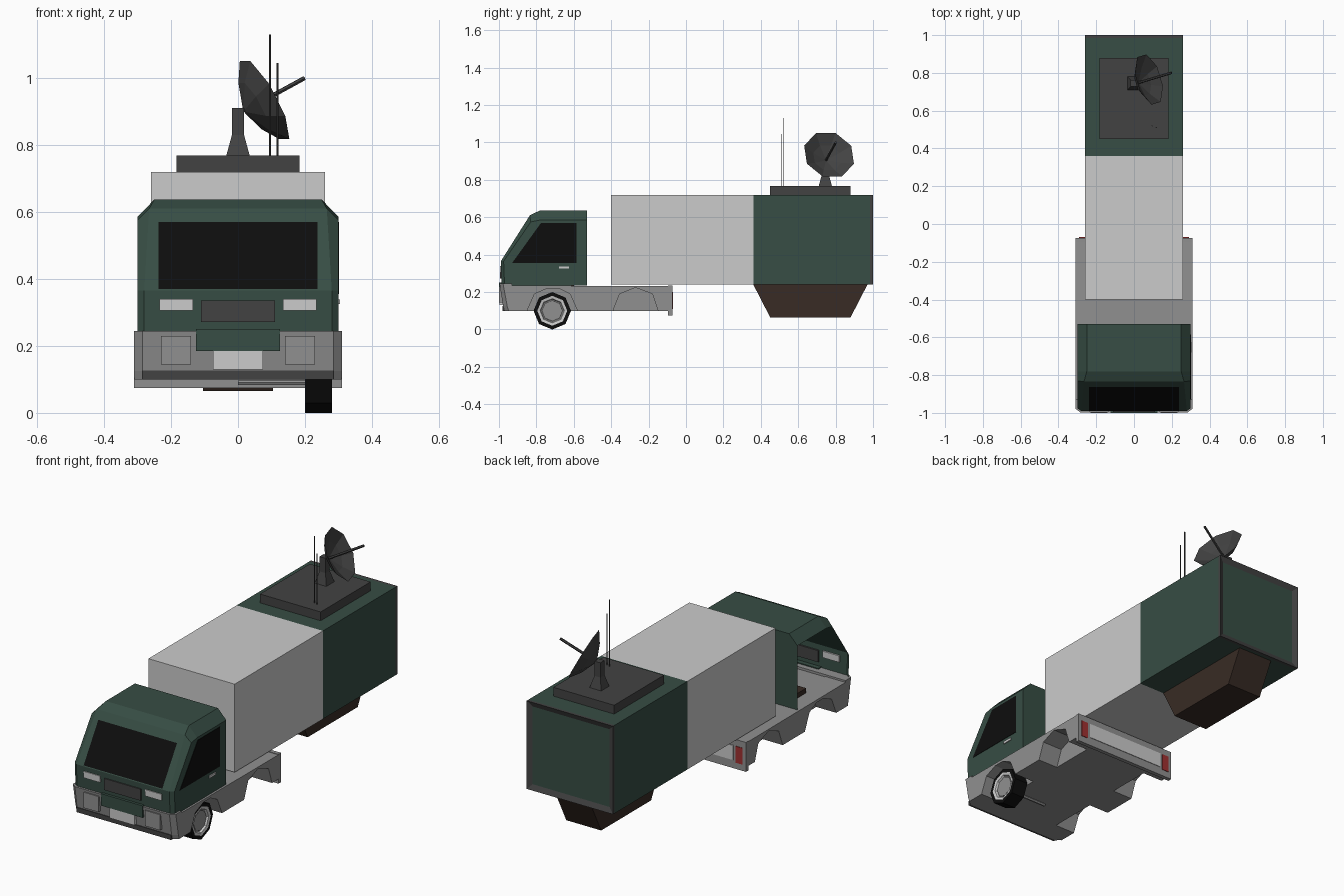
import bpy, bmesh
from math import pi, sin, cos
from mathutils import Vector

if "Cube" in bpy.data.objects:
    bpy.data.objects.remove(bpy.data.objects["Cube"])

MATS = {}
COLS = {"green": (.038, .075, .058), "black": (.004, .004, .004), "dark": (.055, .055, .055),
        "brown": (.04, .024, .018), "red": (.35, .03, .03), "steel": (.28, .28, .28)}


def mat(c):
    if c not in MATS:
        MATS[c] = bpy.data.materials.new(c)
        MATS[c].diffuse_color = (*COLS[c], 1)
    return MATS[c]


def mesh(name, verts, faces, col=None):
    me = bpy.data.meshes.new(name)
    me.from_pydata([tuple(v) for v in verts], [], faces)
    bm = bmesh.new()
    bm.from_mesh(me)
    bmesh.ops.recalc_face_normals(bm, faces=bm.faces)
    bm.to_mesh(me)
    bm.free()
    if col:
        me.materials.append(mat(col))
    ob = bpy.data.objects.new(name, me)
    bpy.context.collection.objects.link(ob)
    return ob


def loft(name, rings, col=None, caps=True):
    """Join equal-length closed rings of points."""
    n = len(rings[0])
    faces = [(r*n+i, r*n+(i+1) % n, (r+1)*n+(i+1) % n, (r+1)*n+i)
             for r in range(len(rings)-1) for i in range(n)]
    if caps:
        faces += [tuple(range(n)), tuple(range((len(rings)-1)*n, len(rings)*n))]
    return mesh(name, [p for r in rings for p in r], faces, col)


def side_prism(name, profile, x0, x1, col=None):
    """Extrude a (y, z) profile along x."""
    return loft(name, [[(x, y, z) for y, z in profile] for x in (x0, x1)], col)


def box(name, x0, x1, y0, y1, z0, z1, col=None):
    return side_prism(name, [(y0, z0), (y1, z0), (y1, z1), (y0, z1)], x0, x1, col)


def rod(name, a, b, r, col=None, n=6):
    a, b = Vector(a), Vector(b)
    q = (b-a).to_track_quat('Z', 'Y')
    ring = [q @ Vector((r*cos(2*pi*i/n), r*sin(2*pi*i/n), 0)) for i in range(n)]
    return loft(name, [[p+v for v in ring] for p in (a, b)], col)


def mirror(ob):
    ob.modifiers.new("mirror", 'MIRROR').use_axis = (True, False, False)
    return ob


# Cargo body
box("cargo_front", -.26, .26, -.40, .36, .24, .72)
box("cargo_rear", -.26, .26, .36, .985, .24, .72, "green")

# Rear frame with a recessed green door
frame = box("rear_frame", -.26, .26, .985, 1, .24, .72, "dark")
frame.data.materials.append(mat("green"))
bm = bmesh.new()
bm.from_mesh(frame.data)
back = max(bm.faces, key=lambda f: f.calc_center_median().y)
bmesh.ops.inset_region(bm, faces=[back], thickness=.04)
back.material_index = 1
bmesh.ops.translate(bm, verts=back.verts, vec=(0, -.012, 0))
bm.to_mesh(frame.data)
bm.free()

# Brown belly tank
side_prism("belly_tank", [(.36, .24), (.45, .065), (.88, .065), (.97, .24)], -.105, .105, "brown")

# Roof platform, pedestal and antennas
box("roof_platform", -.183, .183, .45, .88, .72, .768, "dark")


def square(h, z):
    return [(sx*h, .745+sy*h, z) for sx, sy in ((-1, -1), (1, -1), (1, 1), (-1, 1))]


loft("dish_pedestal", [square(.035, .768), square(.018, .83), square(.018, .91)], "dark")
rod("antenna_tall", (.096, .52, .765), (.096, .52, 1.13), .003, "dark")
rod("antenna_short", (.118, .512, .765), (.118, .512, 1.045), .003, "dark")

# Octagonal dish with feed rod
axis = Vector((.85, .255, .465)).normalized()
apex = Vector((.02, .747, .902))
q = axis.to_track_quat('Z', 'Y')


def dish_ring(r, d):
    return [apex + q @ Vector((r*cos(pi*(i+.5)/4), r*sin(pi*(i+.5)/4), d)) for i in range(8)]


loft("dish", [dish_ring(.012, 0), dish_ring(.085, .03), dish_ring(.142, .07),
              dish_ring(.08, .034), dish_ring(.01, .008)], "dark")
rod("dish_feed", apex, apex+axis*.21, .007, "dark")

# Cab shell: front and roof strip, chamfered corners, back wall, one side only
outer = [(-.97, .235), (-.975, .365), (-.83, .575), (-.78, .585), (-.53, .585)]
inner = [(-.985, .235), (-.99, .365), (-.835, .61), (-.78, .637), (-.53, .637)]
inx = [.28, .28, .265, .25, .25]
verts = []
for s, prof in ((-1, outer), (-1, inner), (1, inner), (1, outer)):
    for i, (y, z) in enumerate(prof):
        verts.append((s*(.30 if prof is outer else inx[i]), y, z))
verts += [(-.30, -.53, .235), (.30, -.53, .235)]
faces = [(c*5+i, c*5+i+1, c*5+i+6, c*5+i+5) for c in range(3) for i in range(4)]
faces += [(4, 9, 14, 19, 21, 20), (15, 16, 17, 18, 19, 21)]
mesh("cab_shell", verts, faces, "green")
box("cab_chin", -.125, .125, -1, -.96, .185, .25, "green")

# Windows, handle and seat


def slope(z):
    return -.993 + (z-.365)*.633


mesh("windshield", [(x, slope(z), z) for x, z in
                    ((-.237, .37), (.237, .37), (.237, .57), (-.237, .57))], [(0, 1, 2, 3)], "black")
side_prism("side_window", [(-.93, .355), (-.775, .57), (-.585, .57), (-.585, .355)], .296, .302, "black")
box("door_handle", .298, .305, -.68, -.625, .325, .338)
box("seat", -.22, -.06, -.72, -.6, .23, .26, "brown")

# Front details
box("grille", -.11, .11, -.995, -.98, .272, .335, "dark")
mirror(box("headlight", .135, .235, -.994, -.98, .305, .34))

# Front bumper, chamfered in plan and raked underneath


def plan(z, dy, front=-1):
    half = [(.31, -.93), (.31, -.978), (.285, front+dy)]
    half[1] = (.31, -.978+dy)
    return [(x, y, z) for x, y in half] + [(-x, y, z) for x, y in reversed(half)]


loft("front_bumper", [plan(.10, .03), plan(.125, .022), plan(.245, 0, -.997)], "steel")
box("bumper_strip", -.285, .285, -.982, -.95, .10, .126, "dark")
box("front_plate", -.075, .075, -.998, -.95, .13, .185)
mirror(box("fog_lamp", .14, .23, -1, -.96, .145, .23, "steel"))

# Chassis: centre block plus side skirts with wheel arches
box("chassis_centre", -.19, .19, -.95, -.08, .10, .232, "steel")
skirt = [(-.95, .235), (-.95, .10), (-.85, .10), (-.81, .19), (-.74, .22), (-.68, .22), (-.62, .19),
         (-.58, .10), (-.39, .10), (-.355, .19), (-.27, .224), (-.18, .19), (-.15, .10),
         (-.075, .10), (-.075, .232)]
mirror(side_prism("wheel_arch_skirt", skirt, .19, .31, "steel"))

# Tail board and lights
box("tail_board", -.31, .31, -.095, -.073, .075, .235, "steel")
box("tail_panel", -.235, .235, -.08, -.07, .12, .20)
mirror(box("tail_light", .25, .29, -.08, -.07, .11, .20, "red"))

# Wheel: octagonal tyre with stepped rim, and half axle


def wheel_ring(x, r):
    return [(x, -.715+r*sin(pi*i/4), .1+r*cos(pi*i/4)) for i in range(8)]


loft("tyre", [wheel_ring(.20, .07), wheel_ring(.20, .1), wheel_ring(.28, .1), wheel_ring(.28, .08),
              wheel_ring(.262, .078)], "black")
loft("wheel_rim", [wheel_ring(.262, .078), wheel_ring(.281, .08), wheel_ring(.278, .065),
                   wheel_ring(.266, .06)])
loft("wheel_hub", [wheel_ring(.26, .058), wheel_ring(.272, .055)], "steel")
rod("front_axle", (0, -.715, .09), (.2, -.715, .09), .008, "steel")

for m in bpy.data.materials:
    if m.users and not m.is_grease_pencil:
        m.use_nodes = True
        m.node_tree.nodes["Principled BSDF"].inputs["Base Color"].default_value = m.diffuse_color
